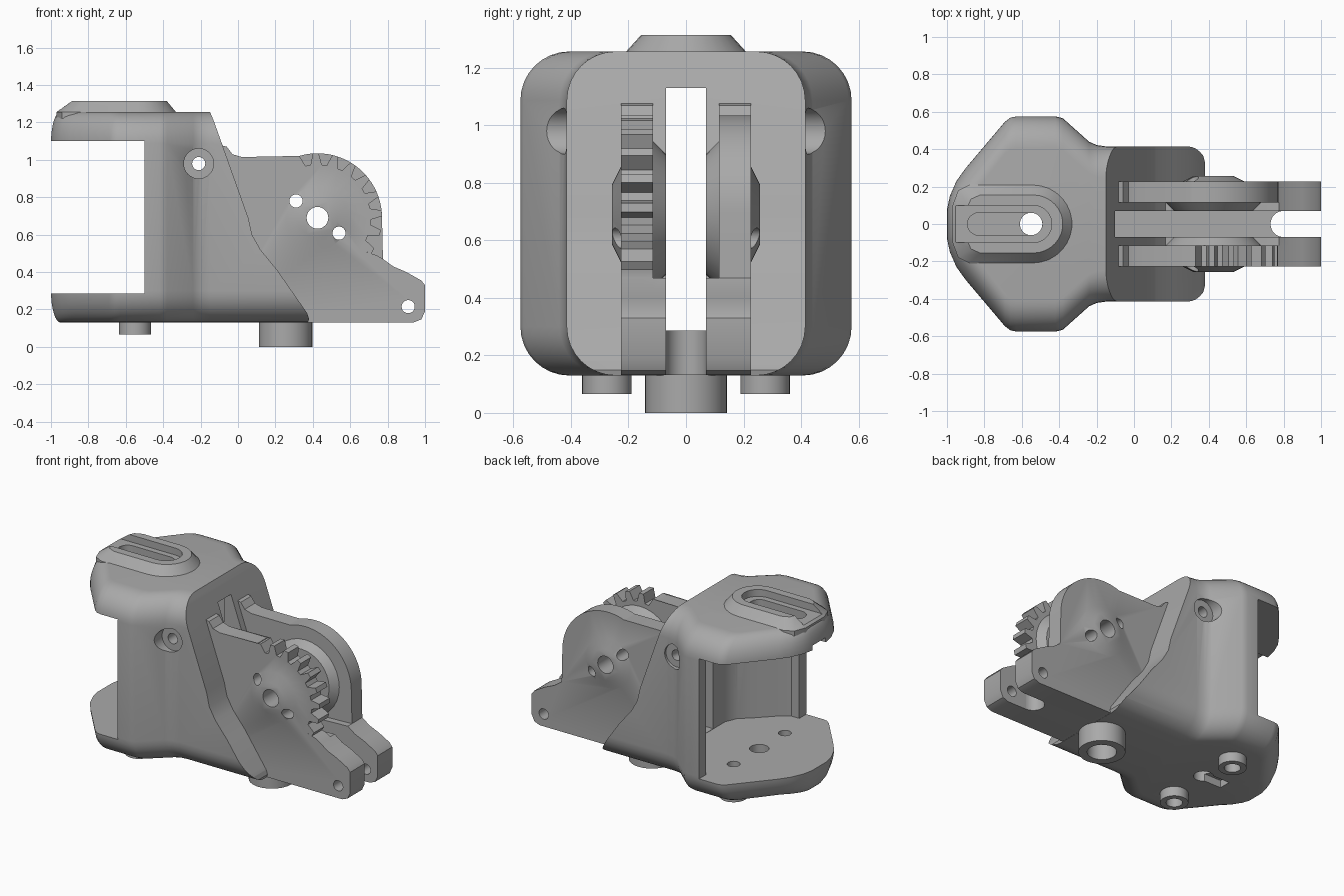
import bpy, bmesh
from math import sin, cos, pi, radians
from mathutils import Vector

if "Cube" in bpy.data.objects:
    bpy.data.objects.remove(bpy.data.objects["Cube"])

grey = bpy.data.materials.new("plain grey")
grey.use_nodes = True
grey.diffuse_color = (0.4, 0.4, 0.4, 1)
grey.node_tree.nodes["Principled BSDF"].inputs["Base Color"].default_value = (0.4, 0.4, 0.4, 1)


def loft(name, rings):
    """Closed skin through rings of equal point count."""
    bm = bmesh.new()
    loops = [[bm.verts.new(p) for p in ring] for ring in rings]
    n = len(loops[0])
    for a, b in zip(loops, loops[1:]):
        for i in range(n):
            j = (i + 1) % n
            bm.faces.new((a[i], a[j], b[j], b[i]))
    bm.faces.new(loops[0])
    bm.faces.new(loops[-1])
    bmesh.ops.recalc_face_normals(bm, faces=bm.faces)
    mesh = bpy.data.meshes.new(name)
    bm.to_mesh(mesh)
    bm.free()
    mesh.materials.append(grey)
    ob = bpy.data.objects.new(name, mesh)
    bpy.context.collection.objects.link(ob)
    return ob


def ring(pts, axis, level):
    return [(a, level, b) if axis == "y" else (a, b, level) for a, b in pts]


def prism(name, pts, axis, lo, hi):
    return loft(name, [ring(pts, axis, lo), ring(pts, axis, hi)])


def rect(x0, x1, y0, y1):
    return [(x0, y0), (x1, y0), (x1, y1), (x0, y1)]


def arc(x, y, r, start=0, end=348.75, n=32):
    return [(x + r * cos(radians(start + (end - start) * i / (n - 1))),
             y + r * sin(radians(start + (end - start) * i / (n - 1)))) for i in range(n)]


def stadium(x0, x1, r):
    return arc(x1, 0, r, -90, 90, 16) + arc(x0, 0, r, 90, 270, 16)


def combine(target, other, operation="DIFFERENCE"):
    mod = target.modifiers.new("bool", "BOOLEAN")
    mod.operation, mod.solver, mod.object = operation, "EXACT", other
    bpy.context.view_layer.objects.active = target
    bpy.ops.object.modifier_apply(modifier=mod.name)
    bpy.data.objects.remove(other)


def cut(target, pts, axis, lo, hi):
    combine(target, prism("cutter", pts, axis, lo, hi))


def mirror(half):
    return half + [(x, -y) for x, y in reversed(half)]


# Housing: plan outline lofted upward with rounded lower and upper side edges
plan = mirror([(-1, .08), (-.985, .15), (-.95, .23), (-.9, .3), (-.69, .548), (-.66, .57),
               (-.63, .576), (-.42, .576), (-.38, .565), (-.24, .44), (-.2, .422),
               (-.15, .415), (.5, .415)])
R, BOTTOM, TOP = .17, .13, 1.257


def inset(d):
    return [(x + (.3 * d if x < -.85 else 0),
             y - (1 if y > 0 else -1) * d * min(1, abs(y) / .4)) for x, y in plan]


steps = [(R * (1 - sin(t * pi / 16)), R * (1 - cos(t * pi / 16))) for t in range(9)]
rings = [ring(inset(d), "z", BOTTOM + h) for d, h in steps]
rings += [ring(inset(d), "z", TOP - h) for d, h in reversed(steps)]
housing = loft("housing", rings)

# Sloping front, rear opening, inner cavity and central slit
cut(housing, [(-.165, 1.4), (-.15, 1.257), (-.13, 1.21), (.055, .69), (.075, .6), (.12, .52),
              (.21, .41), (.37, .18), (.38, .15), (.365, .1), (1, .1), (1, 1.4)], "y", -1, 1)
cut(housing, rect(-1.2, -.5, .285, 1.1), "y", -1, 1)
cut(housing, mirror([(-.6, .5), (-.44, .5), (-.36, .44), (-.26, .34), (-.19, .28), (-.155, .2)]),
    "z", .285, 1.1)
cut(housing, rect(-1.2, .8, -.07, .07), "z", .287, 1.13)

# Screw holes with countersinks in the sides
cut(housing, arc(-.21, .98, .035), "y", -1, 1)
for s in (-1, 1):
    cut(housing, arc(-.21, .98, .08), "y", *sorted((s * .4, s)))

# Raised pad with open channel on the top
pad_base = arc(-.54, 0, .21, -90, 90, 16) + [(-.88, .21), (-.94, .18), (-.97, .1)]
pad_base += [(x, -y) for x, y in reversed(pad_base[16:])]
pad_top = [(-.54 + (x + .54) * (.76 if x > -.54 else .83), y * .74) for x, y in pad_base]
pad = loft("top_pad", [ring(pad_base, "z", 1.22), ring(pad_base, "z", 1.255),
                       ring(pad_top, "z", 1.315)])
cut(pad, stadium(-1.2, -.54, .1), "z", 1.268, 1.4)
for part in (pad, housing):
    cut(part, stadium(-.83, -.55, .06), "z", 1, 1.5)

# Floor holes and the pocket under the floor
cut(housing, arc(-.55, 0, .06), "z", 0, .5)
cut(housing, rect(-.72, -.55, -.04, .04), "z", 0, .18)
for s in (-1, 1):
    cut(housing, arc(-.55, s * .275, .04), "z", 0, .5)

# Feet with sockets
for name, x, y, r, z, bore in (("front_foot", .255, 0, .143, 0, .09),
                               ("right_rear_foot", -.55, -.275, .086, .065, .05),
                               ("left_rear_foot", -.55, .275, .086, .065, .05)):
    foot = prism(name, arc(x, y, r), "z", z, .14)
    cut(foot, arc(x, y, bore), "z", -.1, .125)

# Hinge arms: right one carries gear teeth, left one is smooth
PX, PZ, PR = .425, .69, .345
foot_tip = [(-.1, .131), (.94, .131), (.98, .147), (1, .19), (1, .33), (.98, .355),
            (.9, .4), (.83, .43), (.775, .47)]
neck = [(.3, 1.015), (.02, 1.015), (-.03, 1.03), (-.06, 1.07), (-.1, 1.08)]
teeth = [(.74, .49)]
for k in range(9):
    mid = -31 + 17.5 * k
    for off, r in ((-6, .285), (-2.6, PR), (2.6, PR), (6, .285)):
        a = radians(mid + off)
        teeth.append((PX + r * cos(a), PZ + r * sin(a)))
smooth_edge = arc(PX, PZ, PR, 0, 110, 24)

for name, s, edge in (("right_gear_arm", -1, teeth), ("left_arm", 1, smooth_edge)):
    arm = prism(name, foot_tip + edge + neck, "y", s * .115, s * .226)
    lower = foot_tip + [(.5, .46), (-.1, .46)]
    combine(arm, prism("rib", lower, "y", s * .07, s * .15), "UNION")
    for r0, r1, y0, y1 in ((.18, .105, .22, .257), (.26, .21, .12, .07)):
        boss = loft("boss", [ring(arc(PX, PZ, r0), "y", s * y0), ring(arc(PX, PZ, r1), "y", s * y1)])
        combine(arm, boss, "UNION")
    for x, z, r in ((PX, PZ, .058), (.31, .78, .035), (.54, .608, .035), (.91, .215, .035)):
        cut(arm, arc(x, z, r), "y", -.5, .5)

# Web joining the arms, scooped at its tip
web = prism("arm_web", rect(-.1, .8, -.075, .075), "z", .131, .286)
cut(web, arc(.8, 0, .07), "z", 0, .5)

# Shading
bpy.ops.object.select_all(action="DESELECT")
for ob in bpy.context.collection.objects:
    if ob.type == "MESH":
        ob.select_set(True)
        bpy.context.view_layer.objects.active = ob
bpy.ops.object.shade_smooth_by_angle(angle=radians(30))
